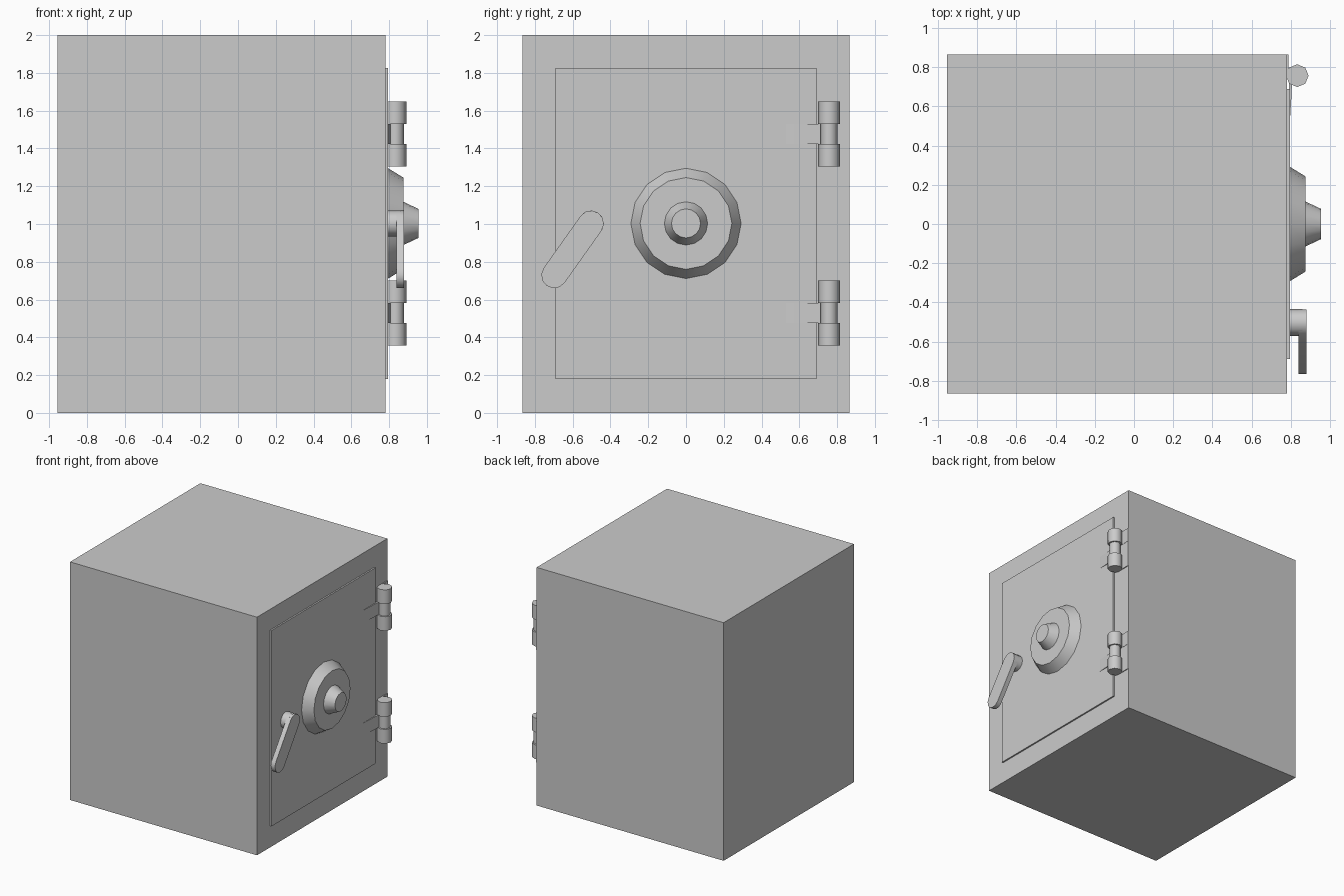
import bpy, bmesh
from math import cos, sin, pi, atan2, radians

if "Cube" in bpy.data.objects:
    bpy.data.objects.remove(bpy.data.objects["Cube"])


def finish(name, bm, smooth=True):
    bmesh.ops.recalc_face_normals(bm, faces=bm.faces)
    me = bpy.data.meshes.new(name)
    bm.to_mesh(me)
    bm.free()
    ob = bpy.data.objects.new(name, me)
    bpy.context.collection.objects.link(ob)
    if smooth:
        bpy.ops.object.select_all(action='DESELECT')
        ob.select_set(True)
        bpy.context.view_layer.objects.active = ob
        bpy.ops.object.shade_smooth_by_angle(angle=radians(50))
    return ob


def loft(name, rings, smooth=True):
    """Skin a stack of equal-length point rings and cap both ends."""
    bm = bmesh.new()
    loops = [[bm.verts.new(p) for p in ring] for ring in rings]
    n = len(loops[0])
    for a, b in zip(loops, loops[1:]):
        for i in range(n):
            j = (i + 1) % n
            bm.faces.new((a[i], a[j], b[j], b[i]))
    bm.faces.new(loops[0])
    bm.faces.new(loops[-1])
    return finish(name, bm, smooth)


def box(name, x0, x1, y0, y1, z0, z1):
    outline = [(y0, z0), (y1, z0), (y1, z1), (y0, z1)]
    return loft(name, [[(x, y, z) for y, z in outline] for x in (x0, x1)], False)


def ring_x(x, y, z, r, n):
    return [(x, y + r * cos(2 * pi * i / n), z + r * sin(2 * pi * i / n)) for i in range(n)]


def ring_z(x, y, z, r, n):
    return [(x + r * cos(2 * pi * i / n), y + r * sin(2 * pi * i / n), z) for i in range(n)]


# Safe body and door
box("safe_body", -0.955, 0.782, -0.865, 0.865, 0, 2)
box("door", 0.77, 0.795, -0.69, 0.69, 0.18, 1.825)

# Combination dial and its knob
loft("dial", [ring_x(0.79, 0, 1.003, 0.295, 16), ring_x(0.875, 0, 1.003, 0.243, 16)])
loft("dial_knob", [ring_x(0.87, 0, 1.003, 0.117, 16), ring_x(0.955, 0, 1.003, 0.077, 16)])

# Handle: spindle and slanted rounded lever
r, top, end = 0.068, (-0.503, 1.003), (-0.698, 0.728)
loft("handle_spindle", [ring_x(0.79, *top, r, 12), ring_x(0.86, *top, r, 12)])
ang = atan2(top[1] - end[1], top[0] - end[0])
capsule = []
for centre, start in ((top, ang - pi / 2), (end, ang + pi / 2)):
    for i in range(7):
        a = start + pi * i / 6
        capsule.append((centre[0] + r * cos(a), centre[1] + r * sin(a)))
loft("handle_lever", [[(x, y, z) for y, z in capsule] for x in (0.84, 0.88)])

# Hinges: two fixed knuckles with leaves, and a moving knuckle with a tapered leaf
hx, hy = 0.833, 0.757
for label, z in (("lower", 0.53), ("upper", 1.477)):
    for side, z0, z1 in (("bottom", z - 0.172, z - 0.053), ("top", z + 0.053, z + 0.172)):
        loft(f"{label}_hinge_{side}_knuckle",
             [ring_z(hx, hy, h, 0.058, 8) for h in (z0, z1)])
        box(f"{label}_hinge_{side}_leaf", 0.775, 0.789, hy, 0.865, z0, z1)
    loft(f"{label}_hinge_middle_knuckle",
         [ring_z(hx, hy, z + h, 0.045, 8) for h in (-0.053, 0.053)])
    leaf = [(0.79, 0.53), (0.79, hy), (0.808, hy), (0.803, 0.645), (0.796, 0.53)]
    loft(f"{label}_hinge_door_leaf",
         [[(x, y, z + h) for x, y in leaf] for h in (-0.053, 0.053)])
    box(f"{label}_hinge_backing", 0.775, 0.787, hy, 0.865, z - 0.053, z + 0.053)
